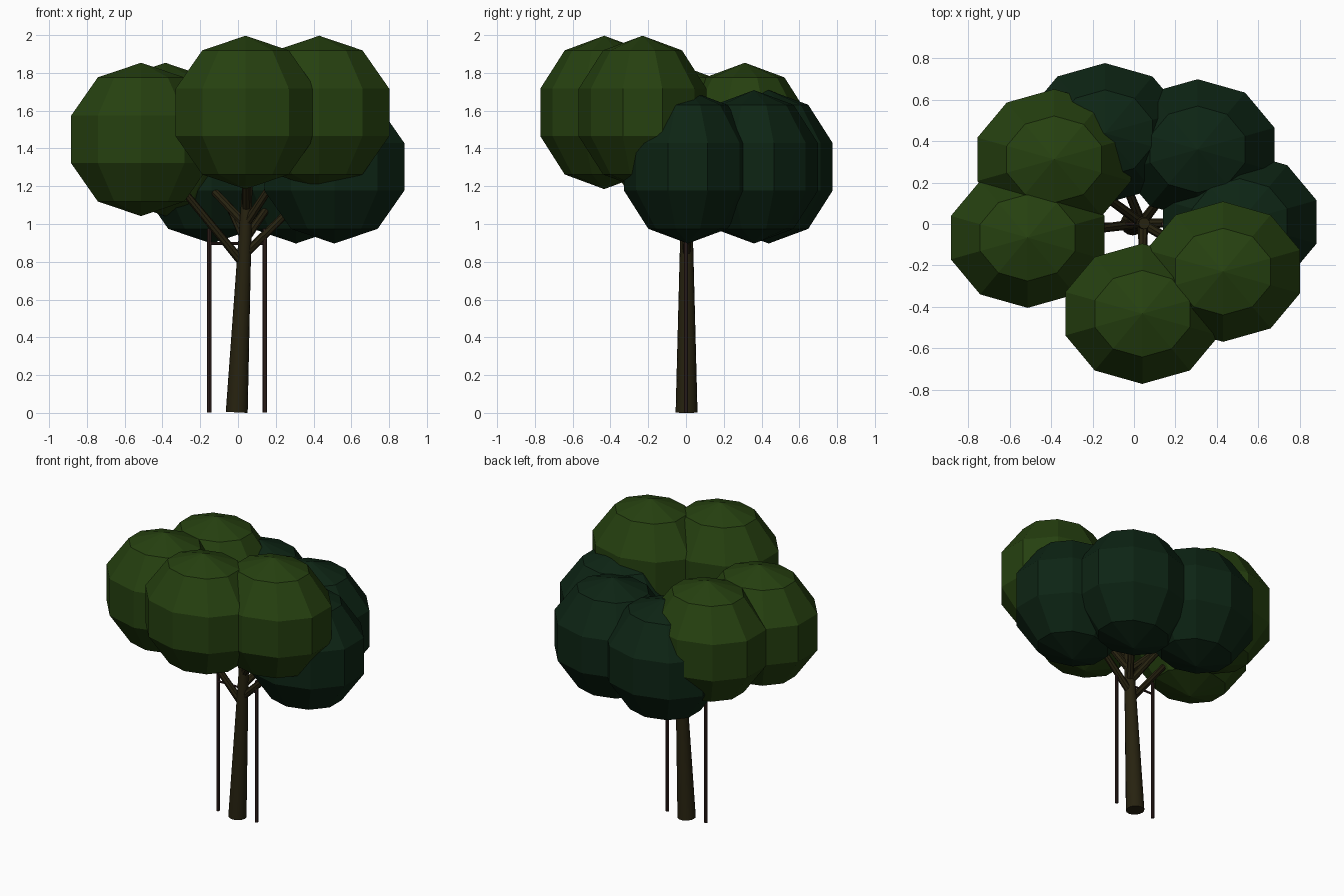
import bpy
from mathutils import Vector

if "Cube" in bpy.data.objects:
    bpy.data.objects.remove(bpy.data.objects["Cube"])


def material(name, rgb):
    m = bpy.data.materials.new(name)
    m.diffuse_color = (*rgb, 1)
    m.use_nodes = True
    m.node_tree.nodes["Principled BSDF"].inputs["Base Color"].default_value = m.diffuse_color
    return m


LIGHT = material("light_leaf_green", (0.019, 0.052, 0.005))
DARK = material("dark_leaf_green", (0.004, 0.018, 0.007))
BARK = material("dark_bark", (0.020, 0.016, 0.005))
STAKE = material("stake_brown", (0.038, 0.019, 0.015))


def rod(name, a, b, r1, r2, mat, sides=10):
    """Tapered cylinder from point a to point b."""
    a, b = Vector(a), Vector(b)
    d = b - a
    bpy.ops.mesh.primitive_cone_add(vertices=sides, radius1=r1, radius2=r2,
                                    depth=d.length, location=(a + b) / 2)
    ob = bpy.context.object
    ob.rotation_euler = d.to_track_quat('Z', 'Y').to_euler()
    ob.name = name
    ob.data.materials.append(mat)
    return ob


def foliage(name, center, mat):
    """Low-poly, slightly flattened leaf clump."""
    bpy.ops.mesh.primitive_uv_sphere_add(segments=10, ring_count=5, radius=1,
                                         location=center)
    ob = bpy.context.object
    ob.scale = (0.41, 0.356, 0.406)
    ob.name = name
    ob.data.materials.append(mat)


def trunk_axis(z):
    return Vector((-0.007 + 0.047 * z, 0.003, z))


# Leaning trunk
trunk = rod("trunk", trunk_axis(0.006), trunk_axis(1.2), 0.058, 0.027, BARK, 16)
bpy.ops.object.shade_smooth_by_angle()

# Leaf clumps, each with the height where its branch leaves the trunk
clumps = [
    ("front", (0.04, -0.433, 1.594), LIGHT, 1.08),
    ("front_right", (0.43, -0.23, 1.594), LIGHT, 1.00),
    ("left", (-0.513, -0.066, 1.451), LIGHT, 0.79),
    ("back_left", (-0.385, 0.312, 1.451), LIGHT, 1.00),
    ("right", (0.51, 0.01, 1.306), DARK, 0.84),
    ("back_right", (0.307, 0.36, 1.306), DARK, 0.92),
    ("back", (-0.14, 0.438, 1.306), DARK, 0.92),
]
for name, center, mat, z in clumps:
    foliage(name + "_foliage", center, mat)
    start = trunk_axis(z)
    end = start.lerp(Vector(center), 0.75)
    rod(name + "_branch", start, end, 0.024, 0.018, BARK, 8)

# Support stakes with a thin tie bar
for side, x in (("left", -0.152), ("right", 0.142)):
    rod(side + "_stake", (x, 0, 0.006), (x, 0, 0.98), 0.011, 0.011, STAKE, 8)
rod("tie_bar", (-0.152, 0, 0.9), (0.142, 0, 0.9), 0.007, 0.007, STAKE, 8)

# Rest the base exactly on the ground
bpy.context.view_layer.update()
low = min((o.matrix_world @ v.co).z for o in bpy.data.objects for v in o.data.vertices)
for o in bpy.data.objects:
    o.location.z -= low
